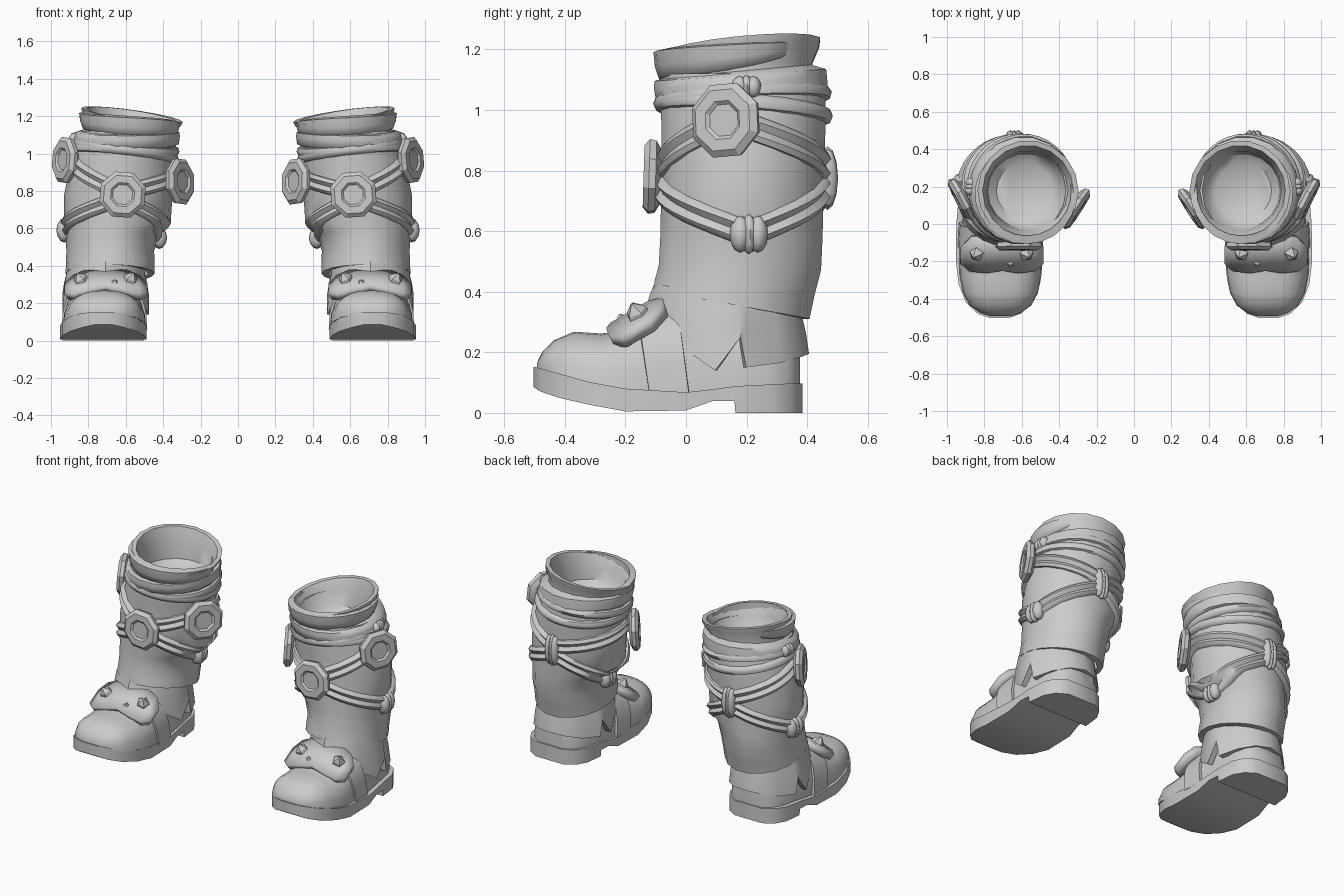
import bpy, bmesh
from math import sin, cos, pi, radians, degrees
from mathutils import Vector, Matrix

if "Cube" in bpy.data.objects:
    bpy.data.objects.remove(bpy.data.objects["Cube"])


def finish(bm, name, angle=40, solid=0):
    """Turn a bmesh of one boot into an object mirrored across x = 0."""
    bmesh.ops.recalc_face_normals(bm, faces=bm.faces)
    me = bpy.data.meshes.new(name)
    bm.to_mesh(me)
    bm.free()
    me.shade_smooth()
    me.set_sharp_from_angle(angle=radians(angle))
    ob = bpy.data.objects.new(name, me)
    bpy.context.collection.objects.link(ob)
    if solid:
        m = ob.modifiers.new("thickness", 'SOLIDIFY')
        m.thickness = solid
        m.offset = 0
    ob.modifiers.new("pair", 'MIRROR').use_mirror_merge = False
    return ob


def loft(name, rings, closed=True, caps=(False, False), loop=False, **kw):
    """Skin a list of point rings."""
    bm = bmesh.new()
    vs = [[bm.verts.new(p) for p in r] for r in rings]
    n = len(vs[0])
    pairs = list(zip(vs, vs[1:])) + ([(vs[-1], vs[0])] if loop else [])
    for a, b in pairs:
        for i in range(n if closed else n - 1):
            j = (i + 1) % n
            bm.faces.new((a[i], a[j], b[j], b[i]))
    if caps[0]:
        bm.faces.new(vs[0])
    if caps[1]:
        bm.faces.new(vs[-1])
    return finish(bm, name, **kw)


# Shaft sections: z, centre x, centre y, radius x, radius y
SHAFT = [(.358, .685, .15, .238, .262), (.41, .683, .16, .236, .267), (.48, .683, .178, .235, .272),
         (.58, .67, .183, .25, .272), (.63, .645, .184, .285, .272), (.78, .64, .187, .29, .272),
         (.95, .617, .19, .279, .275), (1.05, .60, .187, .27, .277), (1.12, .59, .18, .255, .265)]
N = 18
ANG = [2 * pi * i / N for i in range(N)]


def surf(t, z, off=0):
    """Point on the shaft surface at angle t and height z, pushed out by off."""
    z0 = min(max(z, SHAFT[0][0]), SHAFT[-1][0] - 1e-6)
    for a, b in zip(SHAFT, SHAFT[1:]):
        if a[0] <= z0 <= b[0]:
            f = (z0 - a[0]) / (b[0] - a[0])
            _, cx, cy, rx, ry = [p + (q - p) * f for p, q in zip(a, b)]
            return Vector((cx + (rx + off) * cos(t), cy + (ry + off) * sin(t), z))


# Shaft, with its hem dropping toward the heel
rings = [[surf(t, .358, -.035) - Vector((0, 0, .048 * sin(t))) for t in ANG]]
for k, s in enumerate(SHAFT):
    tilt = max(0, .048 - .02 * k)
    rings.append([surf(t, s[0]) - Vector((0, 0, tilt * sin(t))) for t in ANG])
loft("shaft", rings)


# Collar: flared outer wall, tilted rim, inner wall and shallow floor
def tilted(z, k, r):
    return [(.567 + .1 * (1.2 - z) + r * cos(t), .177 + r * sin(t),
             z + k * (.037 * cos(t) + .027 * sin(t))) for t in ANG]


loft("collar", [tilted(1.08, .3, .25), tilted(1.14, .5, .243), tilted(1.185, .9, .266), tilted(1.207, 1, .27),
                tilted(1.205, 1, .243), tilted(1.14, .6, .215), tilted(1.05, 0, .20), tilted(1.01, 0, .15)],
     caps=(False, True))
loft("collar_fold", [[surf(t, z + .02 * sin(t), o) for t in ANG]
                     for z, o in ((1.04, -.01), (1.05, .014), (1.09, .022), (1.115, .022), (1.13, -.03))], angle=60)
# Diagonal wrap running from the inner rim across the front, dipping and climbing to the outer rim
wrap = []
for i in range(17):
    f = i / 16
    t = radians(-200 + 250 * f)
    k = sin(pi * f) ** .5 if 0 < i < 16 else 0
    zc = 1.14 - .02 * sin(pi * f) + .07 * f
    wrap.append([(.575 + r * cos(t), .177 + r * sin(t), zc + d * (.15 + .85 * k))
                 for d, r in ((-.06, .235), (-.05, .24 + .026 * k), (-.01, .24 + .04 * k),
                              (.04, .245 + .04 * k), (.05, .24))])
loft("collar_wrap", wrap, caps=(True, True), angle=60)


# Straps that follow the shaft through (angle, height) nodes
def strap(name, zf, w, profile):
    rings = []
    for i in range(36):
        t = 2 * pi * i / 36
        rings.append([surf(t, zf(t) + u * w, o) for u, o in profile])
    loft(name, rings, loop=True, angle=48)


def through(nodes):
    nodes = nodes + [(nodes[0][0] + 360, nodes[0][1])]

    def zf(t):
        d = degrees(t)
        while d < nodes[0][0]:
            d += 360
        while d > nodes[-1][0]:
            d -= 360
        for (a, za), (b, zb) in zip(nodes, nodes[1:]):
            if a <= d <= b:
                return za + (zb - za) * (d - a) / (b - a)
    return zf


DOUBLE = [(-1, -.012), (-.9, .01), (-.5, .021), (0, .004), (.5, .021), (.9, .01), (1, -.012)]
CORD = [(-1, -.01), (-.7, .012), (0, .02), (.7, .012), (1, -.01)]
strap("upper_strap", through([(-93, .79), (-10, .97), (90, .80), (190, .88)]), .047, DOUBLE)
strap("lower_strap", through([(-93, .76), (5, .59), (90, .75), (175, .55)]), .047, DOUBLE)
strap("belt_high", lambda t: 1.04 + .03 * cos(t) + .02 * sin(t), .028, CORD)
strap("belt_low", lambda t: 1.0 + .03 * cos(t) - .02 * sin(t), .028, CORD)


# Octagonal discs with a sunken centre
def disc(name, pos, normal):
    n = Vector(normal).normalized()
    side = n.cross(Vector((0, 0, 1))).normalized()
    up = side.cross(n)
    rings = [[Vector(pos) + n * h + r * (side * cos(a) + up * sin(a))
              for a in [pi / 10 + pi / 4 * i for i in range(8)]]
             for r, h in ((.095, -.025), (.125, -.008), (.13, .014), (.108, .032), (.068, .032), (.056, .022))]
    loft(name, rings, caps=(True, True), angle=25)


disc("outer_disc", (.918, .135, .965), (.88, -.46, .06))
disc("front_disc", (.617, -.108, .78), (0, -1, .03))
disc("inner_disc", (.316, .085, .85), (-.84, -.54, .06))


# Strap knots: two rounded lobes pinched by a middle band
def knot(name, deg, z, w, h, depth=.04):
    t = radians(deg)
    bm = bmesh.new()
    rot = Matrix.Translation(surf(t, z, .008)) @ Matrix.Rotation(t, 4, 'Z')
    for dy, sy, sz in ((-w * .5, .6, .92), (w * .5, .6, .92), (0, .45, 1)):
        m = rot @ Matrix.Translation((0, dy, 0)) @ Matrix.Diagonal((depth, w * sy, h * sz, 1))
        bmesh.ops.create_uvsphere(bm, u_segments=8, v_segments=6, radius=1, matrix=m)
    finish(bm, name, 60)


knot("outer_low_knot", 5, .59, .058, .066)
knot("inner_low_knot", 175, .55, .055, .06)
knot("back_knot", 90, .775, .042, .105, .035)
knot("belt_knot", 3, 1.075, .045, .04, .035)

# Sole with raised toe and stepped heel: y, half width, top, bottom
CX = .72
SOLE = [(-.503, .05, .152, .085), (-.48, .115, .147, .07), (-.42, .178, .13, .05), (-.32, .218, .102, .027),
        (-.2, .232, .08, .005), (0, .23, .068, .008), (.09, .222, .078, .04), (.16, .217, .088, .04),
        (.163, .217, .088, 0), (.28, .203, .094, 0), (.345, .165, .097, 0), (.385, .10, .097, 0)]
loft("sole", [[(CX - w, y, b), (CX + w, y, b), (CX + w, y, t), (CX - w, y, t)] for y, w, t, b in SOLE],
     caps=(True, True), angle=35)


# Foot upper made of rounded arch sections: y, half width, base, top
def arch(y, w, zb, zt, lean=0):
    pts = []
    for i in range(13):
        a = pi * i / 12
        c, s = cos(a), max(sin(a), 0) ** .8
        pts.append((CX - .006 + w * (1 if c > 0 else -1) * abs(c) ** .8, y - lean * s, zb + (zt - zb) * s))
    return pts


FOOT = [(-.492, .06, .14, .165), (-.475, .11, .135, .2), (-.435, .165, .125, .24), (-.37, .2, .105, .268),
        (-.28, .218, .085, .262), (-.2, .222, .075, .272), (-.1, .216, .06, .34), (0, .206, .06, .36),
        (.16, .198, .07, .34), (.27, .182, .085, .32), (.335, .15, .09, .30), (.376, .095, .09, .28)]
loft("foot_upper", [arch(*f) for f in FOOT], caps=(True, True))
loft("instep_band", [arch(y, w, .06, t, .04) for y, w, t in
                     ((-.122, .205, .32), (-.12, .229, .338), (.01, .222, .37), (.012, .2, .355))], angle=30)

# Ankle cuff with a jagged lower edge: angle, lower z
half = [(-90, .35), (-62, .30), (-38, .225), (-9, .14), (9, .25), (13, .15), (40, .165), (65, .185), (90, .195)]
jag = half + [(180 - a, z) for a, z in half[-2:0:-1]]


def cuff_ring(f, r):
    out = []
    for d, z in jag:
        a = radians(d)
        top = .38 - .048 * sin(a)
        out.append((.708 + (.218 + r) * cos(a), .138 + (.252 + r) * sin(a), z + (top - z) * f))
    return out


loft("ankle_cuff", [cuff_ring(0, -.02), cuff_ring(0, .016), cuff_ring(.5, .006), cuff_ring(1, -.01)], angle=35)

# Curved instep plate with chamfered ends
rows = []
for u, h in ((-.212, .05), (-.17, .095), (-.08, .105), (0, .09), (.08, .105), (.17, .095), (.212, .05)):
    rows.append([(.705 + u, -.158 + h * f * .9, .325 + .52 * h * f - 1.4 * u * u) for f in (-1, 0, 1)])
loft("instep_plate", rows, closed=False, solid=.045, angle=35)

# Pyramid studs and a small centre pin on the plate
for name, x, z, r in (("outer_stud", .842, .318, .04), ("inner_stud", .575, .32, .04),
                      ("centre_stud", .66, .325, .022)):
    bm = bmesh.new()
    y = -.16 if r > .03 else -.21
    lean = Matrix.Translation((x, y, z + (.008 if r > .03 else -.02))) \
        @ Matrix.Rotation(radians(28), 4, 'X') @ Matrix.Rotation((x - .70) * 3, 4, 'Y')
    bmesh.ops.create_cone(bm, cap_ends=True, segments=5, radius1=r, radius2=r * .9, depth=r * .6, matrix=lean)
    bmesh.ops.create_cone(bm, cap_ends=True, segments=5, radius1=r * .9, radius2=.006, depth=r * .7,
                          matrix=lean @ Matrix.Translation((0, 0, r * .65)))
    finish(bm, name, 20)
